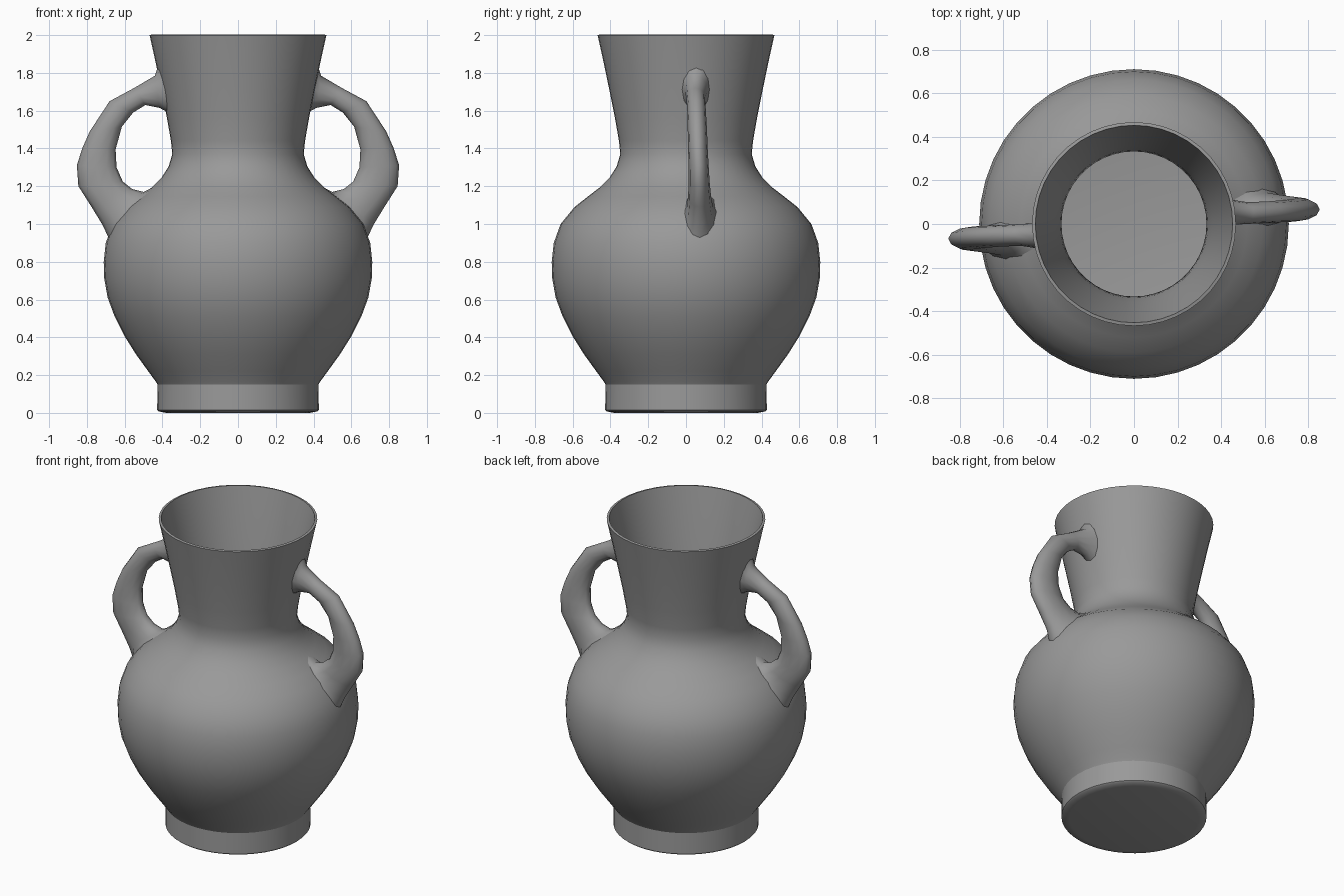
import bpy, math

if "Cube" in bpy.data.objects:
    bpy.data.objects.remove(bpy.data.objects["Cube"])

SEG = 44
TUBE = 12
WALL = 0.015

# Outer outline of the vase: (radius, height), foot to rim
PROFILE = [(0.38, 0.0), (0.42, 0.008), (0.428, 0.015), (0.426, 0.15), (0.435, 0.165),
           (0.475, 0.22), (0.54, 0.31), (0.603, 0.41), (0.653, 0.51), (0.69, 0.61),
           (0.708, 0.71), (0.711, 0.80), (0.70, 0.90), (0.664, 1.00), (0.59, 1.09),
           (0.52, 1.145), (0.455, 1.195), (0.405, 1.245), (0.367, 1.305), (0.348, 1.37),
           (0.355, 1.44), (0.376, 1.56), (0.404, 1.70), (0.435, 1.85), (0.468, 2.0)]

# Handle cross-sections, neck to shoulder:
# inner edge (x, z), outer edge (x, z), y of centre, half thickness
HANDLE = [(0.385, 1.59, 0.425, 1.84, 0.055, 0.08),
          (0.415, 1.615, 0.44, 1.785, 0.055, 0.06),
          (0.49, 1.63, 0.55, 1.72, 0.05, 0.05),
          (0.555, 1.59, 0.68, 1.65, 0.055, 0.049),
          (0.615, 1.515, 0.785, 1.49, 0.06, 0.051),
          (0.648, 1.395, 0.825, 1.40, 0.063, 0.052),
          (0.643, 1.30, 0.853, 1.31, 0.067, 0.053),
          (0.61, 1.225, 0.845, 1.20, 0.07, 0.056),
          (0.56, 1.185, 0.775, 1.09, 0.072, 0.062),
          (0.50, 1.17, 0.72, 1.00, 0.074, 0.07),
          (0.44, 1.20, 0.70, 0.92, 0.075, 0.085)]


def radius_at(z):
    for (r0, z0), (r1, z1) in zip(PROFILE, PROFILE[1:]):
        if z0 <= z <= z1:
            return r0 + (r1 - r0) * (z - z0) / (z1 - z0)
    return PROFILE[-1][0]


def loft(name, rings, cap_start=False):
    """Skin a list of equal closed rings."""
    n = len(rings[0])
    verts = [p for ring in rings for p in ring]
    faces = [(k * n + i, k * n + (i + 1) % n, (k + 1) * n + (i + 1) % n, (k + 1) * n + i)
             for k in range(len(rings) - 1) for i in range(n)]
    if cap_start:
        faces.append(tuple(reversed(range(n))))
    mesh = bpy.data.meshes.new(name)
    mesh.from_pydata(verts, [], faces)
    mesh.materials.append(CLAY)
    obj = bpy.data.objects.new(name, mesh)
    bpy.context.collection.objects.link(obj)
    bpy.ops.object.select_all(action='DESELECT')
    obj.select_set(True)
    bpy.context.view_layer.objects.active = obj
    return obj


def circle(r, z):
    return [(r * math.cos(2 * math.pi * i / SEG), r * math.sin(2 * math.pi * i / SEG), z)
            for i in range(SEG)]


def handle_ring(section, on_wall):
    xi, zi, xo, zo, y, half = section
    ring = []
    for i in range(TUBE):
        a = 2 * math.pi * i / TUBE
        c, s = math.cos(a) / 2, math.sin(a)
        px = (xi + xo) / 2 + (xo - xi) * c
        py = y + half * s
        pz = (zi + zo) / 2 + (zo - zi) * c
        if on_wall:  # end rings sink into the vase wall
            k = (radius_at(pz) - WALL / 2) / math.hypot(px, py)
            px, py = px * k, py * k
        ring.append((px, py, pz))
    return ring


# Dark grey clay
CLAY = bpy.data.materials.new("dark_clay")
CLAY.diffuse_color = (0.32, 0.32, 0.32, 1)
CLAY.use_nodes = True
CLAY.node_tree.nodes["Principled BSDF"].inputs["Base Color"].default_value = CLAY.diffuse_color

# Hollow vase body with a thin wall
body = loft("vase_body", [circle(r, z) for r, z in PROFILE], cap_start=True)
shell = body.modifiers.new("wall", 'SOLIDIFY')
shell.thickness = WALL
shell.offset = -1
bpy.ops.object.modifier_apply(modifier=shell.name)
bpy.ops.object.shade_smooth_by_angle(angle=math.radians(30))

# Two handles, the left one turned half a circle about the vase axis
last = len(HANDLE) - 1
rings = [handle_ring(s, k in (0, last)) for k, s in enumerate(HANDLE)][::-1]
for name, turn in (("right_handle", 0), ("left_handle", math.pi)):
    handle = loft(name, rings)
    handle.rotation_euler.z = turn
    bpy.ops.object.shade_smooth_by_angle(angle=math.radians(80))
